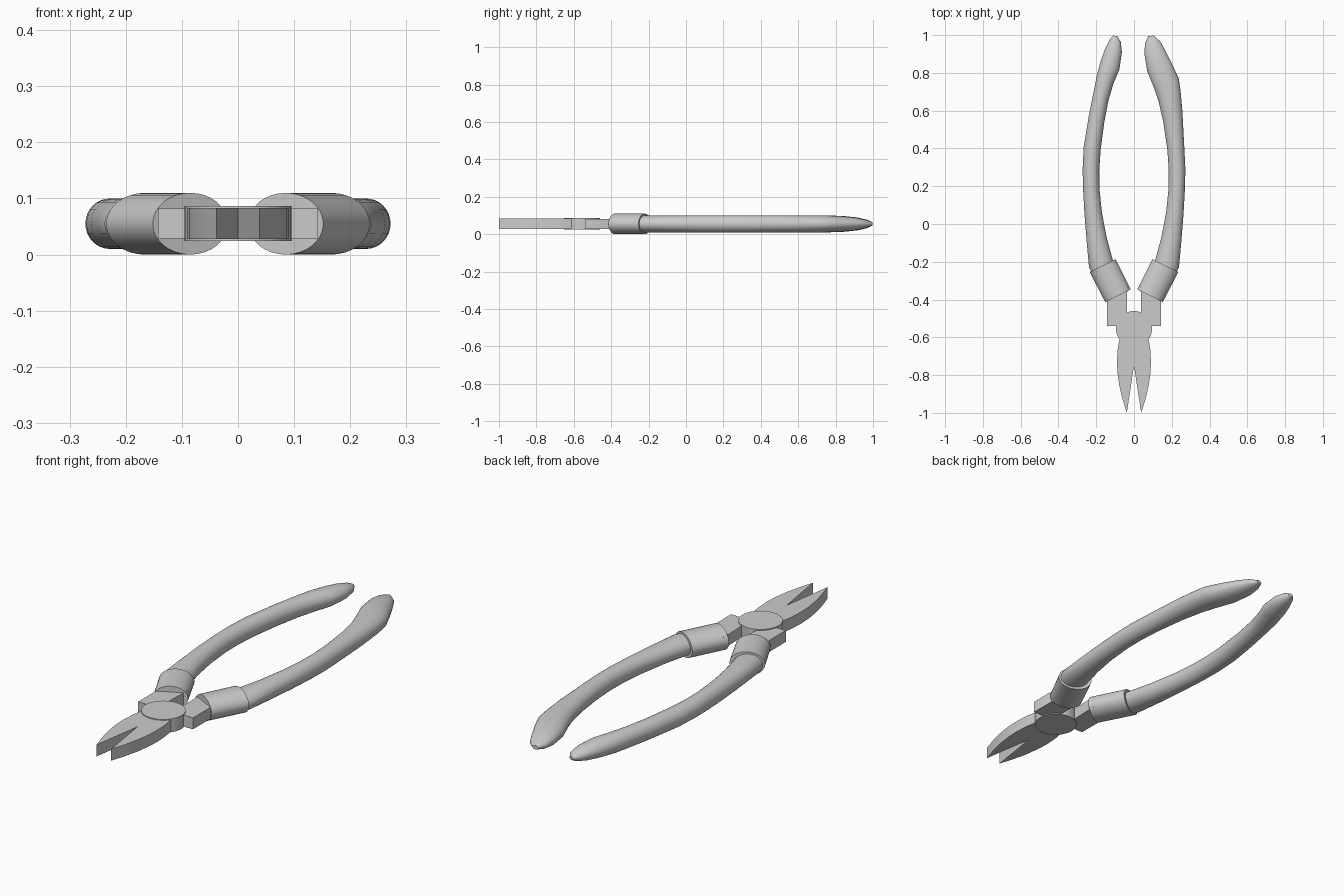
import bpy, bmesh, math
from mathutils import Vector

if "Cube" in bpy.data.objects:
    bpy.data.objects.remove(bpy.data.objects["Cube"])

ZC = 0.055


def finish(name, bm, smooth=True):
    bmesh.ops.recalc_face_normals(bm, faces=bm.faces)
    me = bpy.data.meshes.new(name)
    bm.to_mesh(me)
    bm.free()
    ob = bpy.data.objects.new(name, me)
    bpy.context.collection.objects.link(ob)
    if smooth:
        bpy.ops.object.select_all(action='DESELECT')
        ob.select_set(True)
        bpy.context.view_layer.objects.active = ob
        bpy.ops.object.shade_smooth_by_angle(angle=math.radians(35))
    return ob


def prism(name, outline, z0, z1):
    bm = bmesh.new()
    face = bm.faces.new([bm.verts.new((x, y, z0)) for x, y in outline])
    top = bmesh.ops.extrude_face_region(bm, geom=[face], use_keep_orig=True)
    verts = [g for g in top['geom'] if isinstance(g, bmesh.types.BMVert)]
    bmesh.ops.translate(bm, verts=verts, vec=(0, 0, z1 - z0))
    return finish(name, bm)


def loft(name, stations, side, n=32):
    """Elliptical rings between an outer and an inner point, with half height."""
    bm = bmesh.new()
    rings = []
    for ox, oy, ix, iy, h in stations:
        a, b = Vector((side * ox, oy, ZC)), Vector((side * ix, iy, ZC))
        mid, half = (a + b) / 2, (a - b) / 2
        rings.append([bm.verts.new(mid + half * math.cos(t) + Vector((0, 0, h * math.sin(t))))
                      for t in (2 * math.pi * k / n for k in range(n))])
    for r, s in zip(rings, rings[1:]):
        for k in range(n):
            bm.faces.new((r[k], r[(k + 1) % n], s[(k + 1) % n], s[k]))
    bm.faces.new(rings[0])
    bm.faces.new(rings[-1])
    return finish(name, bm)


# Cutting jaws with a V notch
half_jaw = [(0.038, -1.0), (0.06, -0.93), (0.077, -0.86), (0.087, -0.79),
            (0.09, -0.73), (0.086, -0.66), (0.075, -0.6), (0.06, -0.54)]
prism("jaws", [(0, -0.75)] + half_jaw + [(-x, y) for x, y in reversed(half_jaw)],
      0.028, 0.083)

# Pivot disc
prism("pivot", [(0.095 * math.cos(t), -0.556 + 0.095 * math.sin(t))
                for t in (2 * math.pi * k / 48 for k in range(48))], 0.024, 0.087)

# Handle stations: outer x, y, inner x, y, half height
body = [(0.205, -0.29, 0.105, -0.25, 0.045), (0.238, -0.23, 0.112, -0.193, 0.045),
        (0.25, -0.1, 0.145, -0.07, 0.045), (0.262, 0.05, 0.17, 0.06, 0.045),
        (0.27, 0.19, 0.183, 0.19, 0.045), (0.272, 0.29, 0.184, 0.28, 0.045),
        (0.266, 0.41, 0.177, 0.39, 0.045)]
left_tip = [(0.238, 0.58, 0.157, 0.54, 0.045), (0.214, 0.7, 0.136, 0.65, 0.045),
            (0.196, 0.79, 0.11, 0.74, 0.045), (0.174, 0.87, 0.077, 0.82, 0.042),
            (0.152, 0.93, 0.064, 0.91, 0.034), (0.13, 0.975, 0.07, 0.965, 0.022),
            (0.11, 0.998, 0.088, 0.994, 0.009)]
right_tip = [(0.256, 0.6, 0.155, 0.54, 0.045), (0.247, 0.7, 0.13, 0.65, 0.045),
             (0.237, 0.77, 0.106, 0.72, 0.045), (0.205, 0.84, 0.07, 0.81, 0.042),
             (0.17, 0.91, 0.055, 0.9, 0.034), (0.14, 0.965, 0.058, 0.955, 0.022),
             (0.103, 0.998, 0.075, 0.994, 0.009)]
# Collar ends
collar = [(0.152, -0.414, 0.018, -0.346, 0.055), (0.235, -0.254, 0.097, -0.186, 0.055)]
# Square shoulder between pivot and collar
neck = [(0.04, -0.54), (0.143, -0.54), (0.143, -0.39), (0.11, -0.34), (0.035, -0.33)]

for label, side, tip in (("left", -1, left_tip), ("right", 1, right_tip)):
    loft(label + "_handle", body + tip, side)
    loft(label + "_collar", collar, side)
    prism(label + "_neck", [(side * x, y) for x, y in neck], 0.0285, 0.0825)
